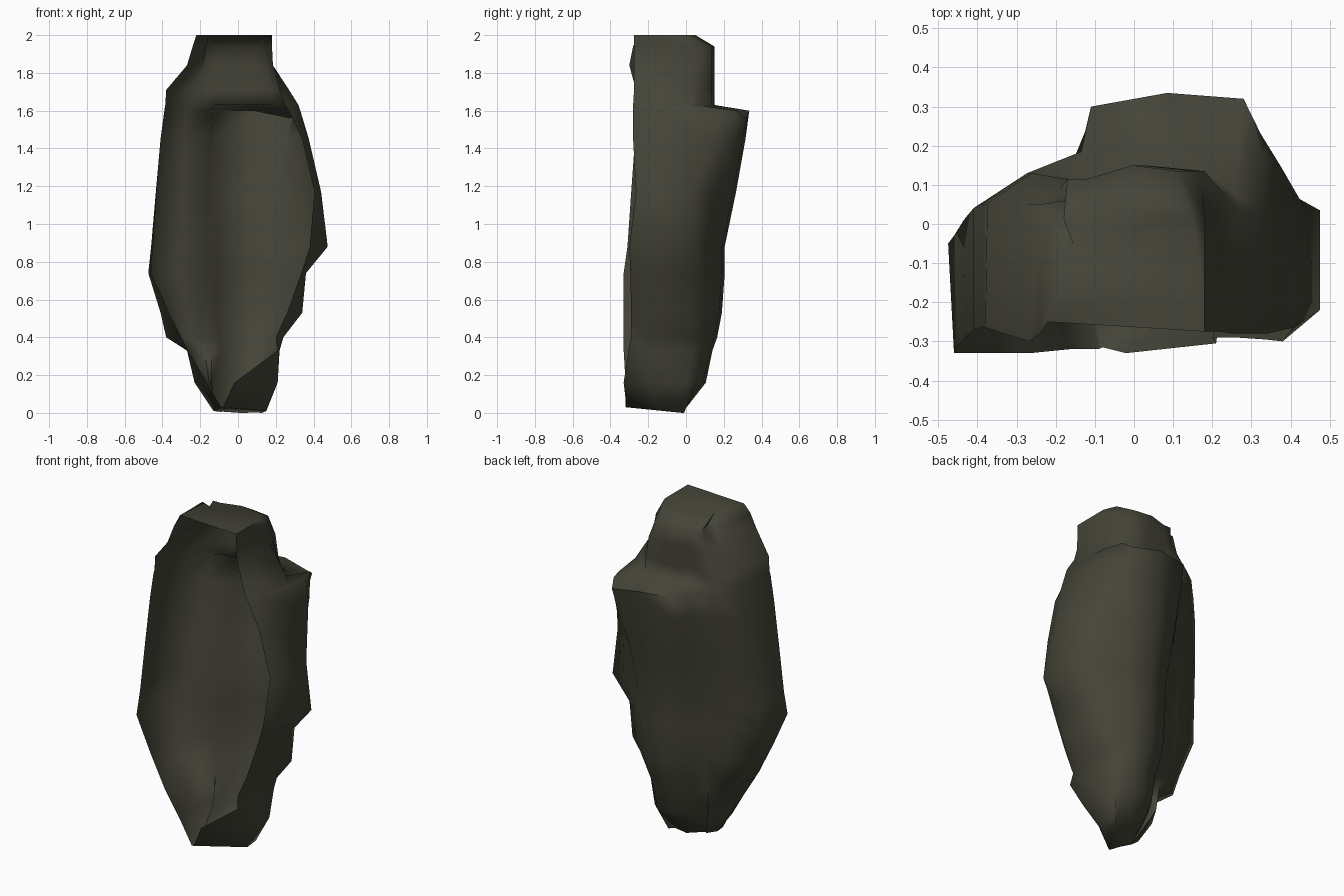
import bpy, math

# Hollow shell, open at the front: one row per height
# z, left rim x/y, left side x, back left x, back right x, back y, right side x, right rim x/y
RINGS = [
    (0.00, -.09, -.32, -.13, -.08, .10, -.02, .15, -.08, -.315),
    (0.16, -.165, -.32, -.23, -.09, .13, .105, .21, -.02, -.33),
    (0.33, -.265, -.33, -.27, -.09, .14, .14, .22, .21, -.305),
    (0.40, -.30, -.33, -.38, -.10, .15, .165, .24, .20, -.29),
    (0.53, -.365, -.33, -.41, -.11, .17, .19, .34, .26, -.29),
    (0.74, -.46, -.33, -.475, -.11, .18, .205, .36, .335, -.295),
    (0.88, -.45, -.31, -.46, -.11, .19, .205, .475, .38, -.30),
    (1.17, -.43, -.29, -.435, -.11, .20, .265, .44, .405, -.265),
    (1.45, -.41, -.27, -.41, -.11, .26, .315, .375, .34, -.28),
    (1.60, -.39, -.265, -.39, -.11, .28, .335, .33, .27, -.28),
    (1.63, -.385, -.26, -.385, -.13, .18, .15, .32, .25, -.28),
    (1.71, -.38, -.265, -.375, -.12, .18, .15, .27, .22, -.275),
    (1.84, -.27, -.30, -.27, -.12, .16, .15, .185, .185, -.275),
    (1.94, -.24, -.28, -.24, -.12, .11, .15, .18, .18, -.275),
]
TOP = (2.00, -.22, -.25, -.22, -.13, .11, .05, .18, .18, -.275)


def ramp(v, lo, hi):
    return max(0.0, min(1.0, (v - lo) / (hi - lo)))


def section(z, lx, ly, left, bl, br, back, right, rx, ry):
    """U-shaped cross-section from the left rim round the back to the right rim."""
    t = ramp(z, 0.95, 1.6)            # left shoulder fills out with height
    ledge = ramp(back, 0.27, 0.33)    # hump below the step at the back
    left_y = (ly + 0.2 + 0.08 * ramp(z, 0.33, 0.74)) * (1 - t) + 0.05 * t
    bl_y = back - 0.065 + 0.03 * t
    valley = 0.09 * (1 - t) + 0.115 * ledge   # groove between left side and back ridge
    pts = [
        (lx, ly, 0),
        (left, min(left_y, back - 0.08), 0),
        (left * (0.66 + 0.04 * t),
         min(0.01 + 0.12 * t, back - 0.05 + 0.03 * t - 0.3 * max(0, z - 1.71)), 0),
        (bl - 0.05 + 0.025 * ledge, bl_y - valley, 0),
        (bl, bl_y, 0),
        ((bl + br) / 2, back, 0),
        (br, back - 0.015, -0.04 * ramp(ledge, 0.8, 1)),
        (br + 0.55 * (right - br), 0.52 * back + 0.09 * ledge, 0),
        (right, min(0.035 + 0.15 * ledge, back - 0.1), 0),
        (right, ry + 0.08 + 0.11 * (1 - ramp(z, 0, 0.3)), 0),
        (rx, ry, 0),
    ]
    lift = 0.1 if z == 0 else 0  # underside rises a little toward the front
    return [(x, y, z + dz + lift * max(0, -0.02 - y)) for x, y, dz in pts]


rows = RINGS + [TOP]
verts = [p for row in rows for p in section(*row)]
n = 11
faces = []
for r in range(len(rows) - 1):
    for i in range(n - 1):
        a = r * n + i
        faces.append((a, a + n, a + n + 1, a + 1))

# Underside and top caps
faces.append(tuple(range(n)))
faces.append(tuple(reversed(range((len(rows) - 1) * n, len(rows) * n))))

mesh = bpy.data.meshes.new("hollow_shell")
mesh.from_pydata(verts, [], faces)
mesh.update()
shell = bpy.data.objects.new("hollow_shell", mesh)
bpy.context.collection.objects.link(shell)

# Single dark olive colour
olive = bpy.data.materials.new("dark olive")
olive.diffuse_color = (0.058, 0.058, 0.040, 1)
mesh.materials.append(olive)

bpy.context.view_layer.objects.active = shell
shell.select_set(True)
bpy.ops.object.shade_smooth_by_angle(angle=math.radians(85))
